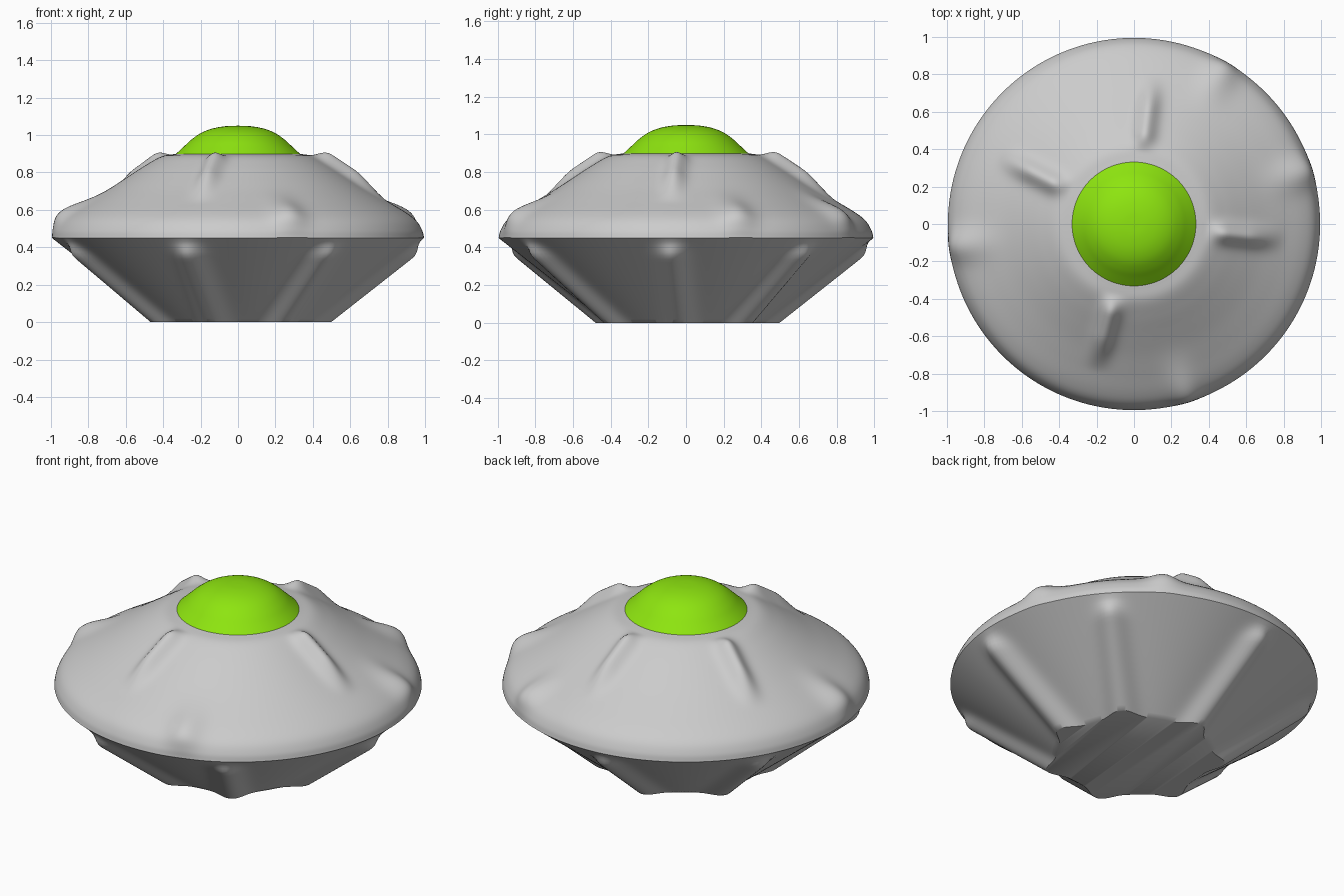
import bpy, bmesh, math
from mathutils import Vector

if "Cube" in bpy.data.objects:
    bpy.data.objects.remove(bpy.data.objects["Cube"])

SEGMENTS = 288


def smooth_curve(points, steps):
    """Catmull-Rom curve through (radius, z) points."""
    p = [Vector(q) for q in points]
    p = [2 * p[0] - p[1]] + p + [2 * p[-1] - p[-2]]
    out = []
    for i in range(1, len(p) - 2):
        a, b, c, d = p[i - 1:i + 3]
        for k in range(steps):
            t = k / steps
            out.append(0.5 * (2 * b + (c - a) * t + (2 * a - 5 * b + 4 * c - d) * t * t
                              + (3 * b - a - 3 * c + d) * t ** 3))
    return out + [p[-2]]


def step(lo, hi, x):
    t = min(1, max(0, (x - lo) / (hi - lo)))
    return t * t * (3 - 2 * t)


def bump(r, a, directions, width):
    """Rounded bump across each direction, width measured along the arc."""
    gap = min(abs((a - math.radians(d) + math.pi) % (2 * math.pi) - math.pi) for d in directions)
    return math.exp(-(r * gap / width) ** 2)


def lathe(name, profile, shape=lambda r, z, a: (r, z)):
    """Revolve a profile, letting shape() push each point; close both ends."""
    bm = bmesh.new()
    rings = []
    for r, z in profile:
        ring = []
        for i in range(SEGMENTS):
            a = 2 * math.pi * i / SEGMENTS
            r2, z2 = shape(r, z, a)
            ring.append(bm.verts.new((r2 * math.cos(a), r2 * math.sin(a), z2)))
        rings.append(ring)
    for low, high in zip(rings, rings[1:]):
        for i in range(SEGMENTS):
            j = (i + 1) % SEGMENTS
            bm.faces.new((low[i], low[j], high[j], high[i]))
    bm.faces.new(rings[0][::-1])
    bm.faces.new(rings[-1])
    mesh = bpy.data.meshes.new(name)
    bm.to_mesh(mesh)
    bm.free()
    obj = bpy.data.objects.new(name, mesh)
    bpy.context.collection.objects.link(obj)
    bpy.ops.object.select_all(action='DESELECT')
    obj.select_set(True)
    bpy.context.view_layer.objects.active = obj
    bpy.ops.object.shade_smooth_by_angle(angle=math.radians(40))
    return obj


# Directions (degrees) of the ribs below, the ridges near the dome and the rim knobs
RIBS = (-158, -107, -59, -5, 42, 97, 150)
RIDGES = (83, 153, -6, -105)
KNOBS = (-173, 60, 17, -73)
RIM_Z = 0.45


def hull_shape(r, z, a):
    if z < RIM_Z - 1e-4:
        # ribs running down the underside
        height = 0.08 * (1 - step(0.34, 0.45, z))
        return r + height * bump(r, a, RIBS, 0.075), z
    # long ridges on the shoulder
    along = step(0.38, 0.5, r) * (1 - step(0.62, 0.82, r))
    ridge = along * bump(r, a, RIDGES, 0.055)
    # round knobs near the rim
    knob = bump(r, a, KNOBS, 0.085) * math.exp(-((z - 0.57) / 0.08) ** 2)
    return r + 0.03 * knob, z + 0.063 * ridge + 0.025 * knob


# Saucer hull
underside = [(0.42 + 0.575 * t / 24, RIM_Z * t / 24) for t in range(24)]
upper = smooth_curve([(0.995, RIM_Z), (0.985, 0.49), (0.955, 0.54), (0.9, 0.585),
                      (0.8, 0.645), (0.7, 0.705), (0.6, 0.77), (0.5, 0.835),
                      (0.41, 0.885), (0.33, 0.9)], 6)
lathe("saucer_hull", underside + [tuple(p) for p in upper], hull_shape)

# Green dome
dome = lathe("dome", smooth_curve([(0.333, 0.898), (0.29, 0.938), (0.25, 0.975), (0.2, 1.01),
                                   (0.14, 1.034), (0.07, 1.047), (0.002, 1.05)], 4))
green = bpy.data.materials.new("green_glass")
green.diffuse_color = (0.27, 0.78, 0.005, 1)
green.use_nodes = True
green.node_tree.nodes["Principled BSDF"].inputs["Base Color"].default_value = green.diffuse_color
dome.data.materials.append(green)
